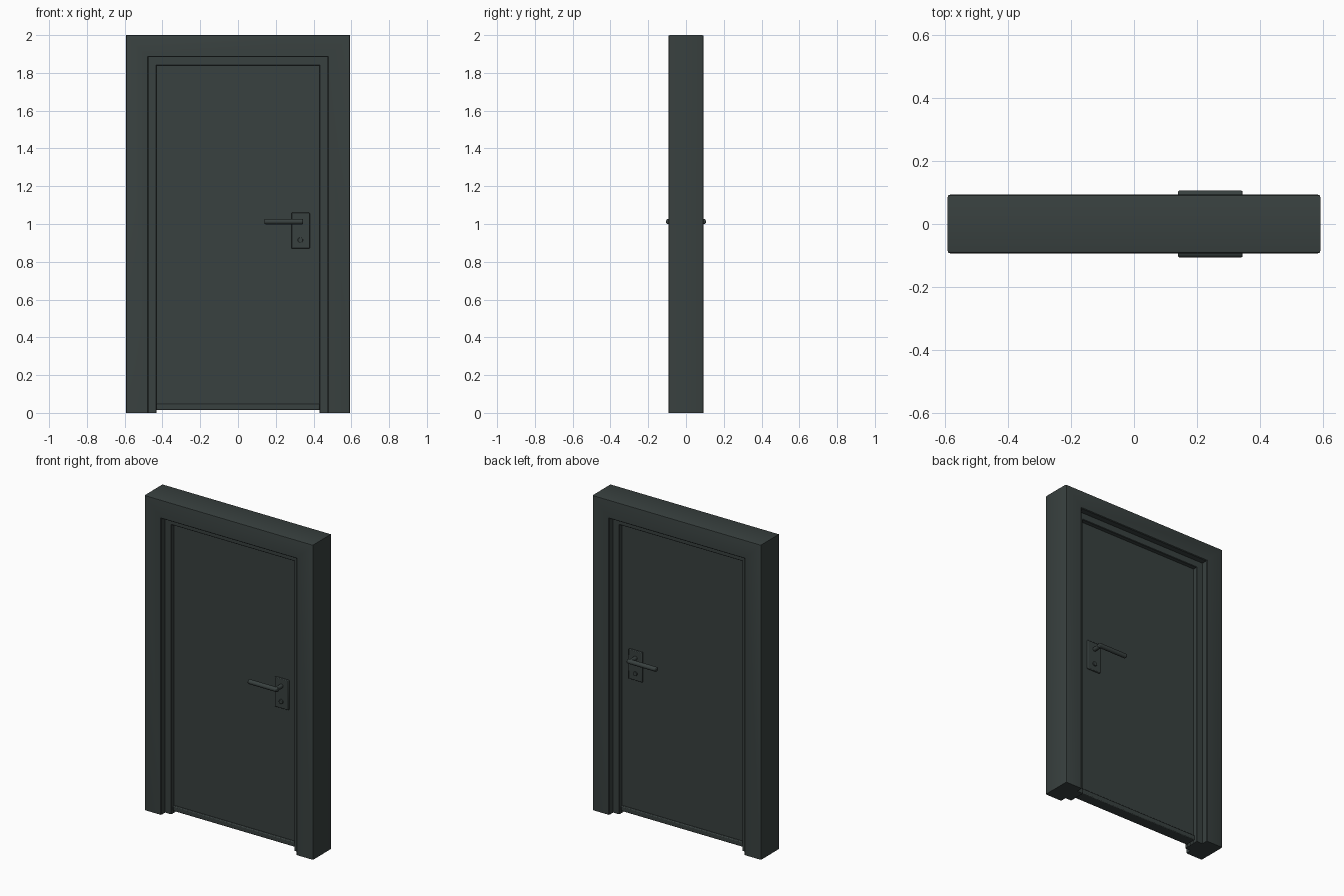
import bpy, bmesh, math
from mathutils import Matrix, Vector

if "Cube" in bpy.data.objects:
    bpy.data.objects.remove(bpy.data.objects["Cube"])

# One dark slate colour
slate = bpy.data.materials.new("dark slate")
slate.diffuse_color = (0.040, 0.052, 0.050, 1)
slate.use_nodes = True
slate.node_tree.nodes["Principled BSDF"].inputs["Base Color"].default_value = slate.diffuse_color


def finish(name, bm, bevel=0.0, smooth=False):
    bmesh.ops.recalc_face_normals(bm, faces=bm.faces[:])
    mesh = bpy.data.meshes.new(name)
    bm.to_mesh(mesh)
    bm.free()
    mesh.materials.append(slate)
    obj = bpy.data.objects.new(name, mesh)
    bpy.context.collection.objects.link(obj)
    if bevel:
        mod = obj.modifiers.new("soft edges", 'BEVEL')
        mod.width, mod.segments = bevel, 2
    if smooth:
        bpy.ops.object.select_all(action='DESELECT')
        obj.select_set(True)
        bpy.context.view_layer.objects.active = obj
        bpy.ops.object.shade_smooth_by_angle(angle=math.radians(40))
    return obj


def box(name, lo, hi, bevel=0.0):
    bm = bmesh.new()
    lo, hi = Vector(lo), Vector(hi)
    m = Matrix.Translation((lo + hi) / 2) @ Matrix.Diagonal((*(hi - lo), 1))
    bmesh.ops.create_cube(bm, size=1, matrix=m)
    return finish(name, bm, bevel, bevel > 0)


def rod(name, a, b, r, bevel=0.0):
    a, b = Vector(a), Vector(b)
    bm = bmesh.new()
    m = Matrix.Translation((a + b) / 2) @ (b - a).to_track_quat('Z', 'Y').to_matrix().to_4x4()
    bmesh.ops.create_cone(bm, cap_ends=True, segments=16, radius1=r, radius2=r,
                          depth=(b - a).length, matrix=m)
    obj = finish(name, bm, bevel, True)
    if bevel:
        obj.modifiers[0].limit_method = 'ANGLE'
    return obj


# Door frame: stepped profile (inward offset, y) swept up, across and down
half = [(0.16, 0.025), (0.16, 0.050), (0.157, 0.053), (0.117, 0.053),
        (0.117, 0.089), (0.113, 0.093), (0.008, 0.093), (0.002, 0.091), (0.0, 0.085)]
profile = [(u, -y) for u, y in half] + [(u, y) for u, y in reversed(half)]
W, H = 0.592, 2.0
bm = bmesh.new()
rings = []
for side, top in ((-1, 0), (-1, 1), (1, 1), (1, 0)):
    rings.append([bm.verts.new((side * (W - u), y, (H - u) if top else 0.0))
                  for u, y in profile])
for r0, r1 in zip(rings, rings[1:]):
    for i in range(len(profile) - 1):
        bm.faces.new((r0[i], r0[i + 1], r1[i + 1], r1[i]))
bm.faces.new(rings[0])
bm.faces.new(rings[-1])
finish("door_frame", bm, smooth=True)

# Door leaf and low sill
box("door_leaf", (-0.432, -0.025, 0.018), (0.432, 0.025, 1.84))
box("door_sill", (-0.432, -0.037, 0.015), (0.432, 0.037, 0.047), 0.005)

# Handle set on both faces
for s, side in ((-1, "front"), (1, "back")):
    y0, y1 = sorted((s * 0.024, s * 0.036))
    box(side + "_handle_plate", (0.283, y0, 0.87), (0.38, y1, 1.06), 0.004)
    rod(side + "_handle_stem", (0.33, s * 0.03, 1.013), (0.33, s * 0.094, 1.013), 0.013)
    rod(side + "_handle_lever", (0.14, s * 0.092, 1.013), (0.345, s * 0.092, 1.013), 0.0145, 0.005)
    rod(side + "_lock_cylinder", (0.33, s * 0.03, 0.915), (0.33, s * 0.044, 0.915), 0.014, 0.002)
